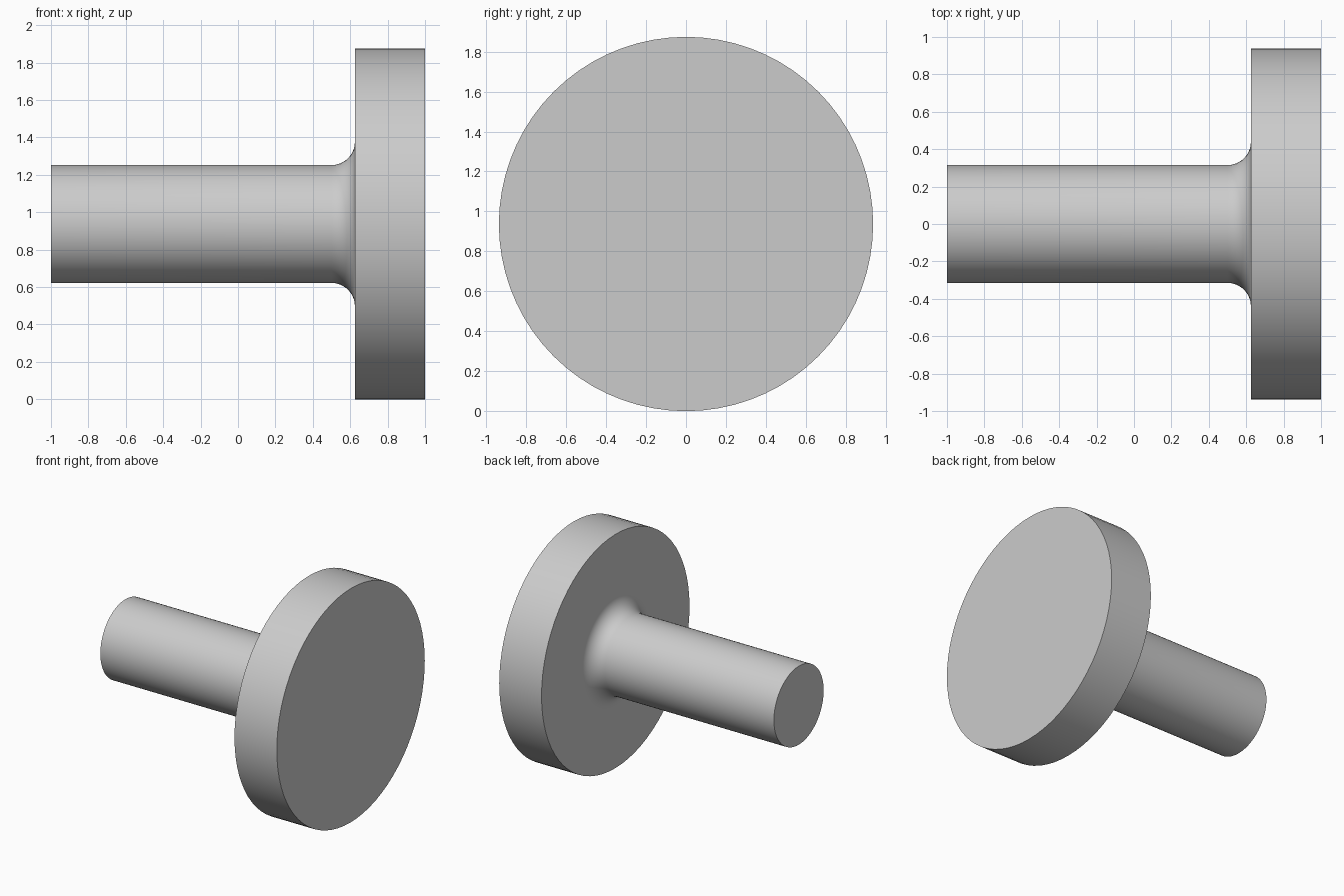
import bpy
import bmesh
from math import sin, cos, pi

SEGMENTS = 72
SHAFT_R, FLANGE_R, FILLET_R = 0.315, 0.937, 0.125
SHAFT_END, FLANGE_BACK, FLANGE_FRONT = -1.0, 0.625, 1.0
FILLET_STEPS = 10

cube = bpy.data.objects.get("Cube")
if cube:
    bpy.data.objects.remove(cube, do_unlink=True)

# Plain grey material
grey = bpy.data.materials.new("light_grey")
grey.use_nodes = True
grey.diffuse_color = (0.6, 0.6, 0.6, 1)
grey.node_tree.nodes["Principled BSDF"].inputs["Base Color"].default_value = (0.6, 0.6, 0.6, 1)

# Profile as (x, radius): shaft, concave fillet, flange
profile = [(SHAFT_END, SHAFT_R)]
for i in range(FILLET_STEPS + 1):
    a = pi / 2 * i / FILLET_STEPS
    profile.append((FLANGE_BACK - FILLET_R + FILLET_R * sin(a),
                    SHAFT_R + FILLET_R * (1 - cos(a))))
profile += [(FLANGE_BACK, FLANGE_R), (FLANGE_FRONT, FLANGE_R)]

# Turn the profile about the x axis
bm = bmesh.new()
rings = []
for x, r in profile:
    angles = [2 * pi * k / SEGMENTS for k in range(SEGMENTS)]
    rings.append([bm.verts.new((x, r * cos(a), FLANGE_R + r * sin(a))) for a in angles])
for near, far in zip(rings, rings[1:]):
    for k in range(SEGMENTS):
        n = (k + 1) % SEGMENTS
        bm.faces.new((near[k], near[n], far[n], far[k]))

# Flat end caps
bm.faces.new(rings[0])
bm.faces.new(rings[-1])
bmesh.ops.recalc_face_normals(bm, faces=bm.faces)

mesh = bpy.data.meshes.new("flanged_shaft")
bm.to_mesh(mesh)
bm.free()
mesh.materials.append(grey)
shaft = bpy.data.objects.new("flanged_shaft", mesh)
bpy.context.collection.objects.link(shaft)

# Smooth round surfaces, sharp rims
bpy.ops.object.select_all(action="DESELECT")
shaft.select_set(True)
bpy.context.view_layer.objects.active = shaft
bpy.ops.object.shade_smooth_by_angle(angle=pi / 6)
